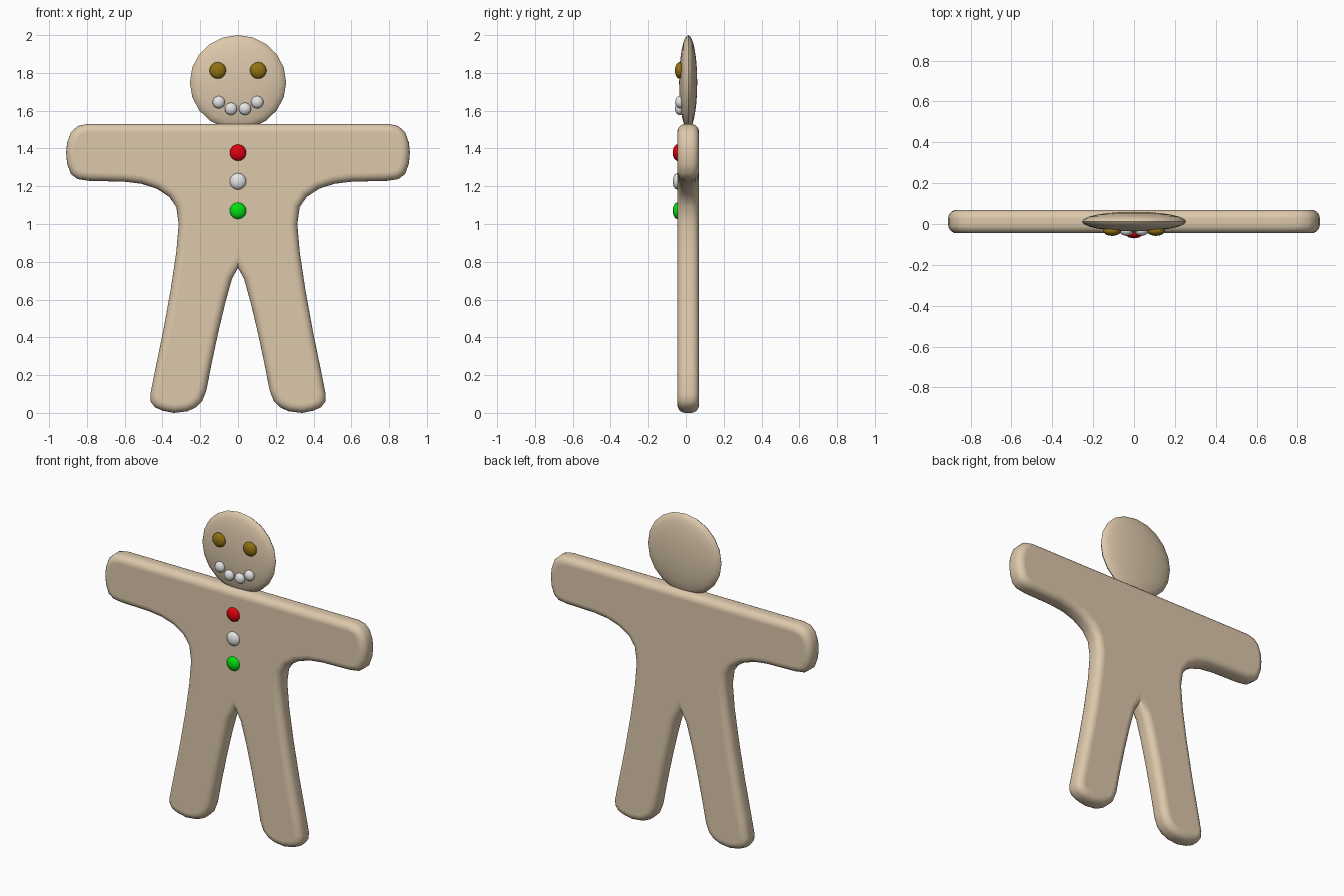
import bpy, bmesh, math
from mathutils import Vector

if "Cube" in bpy.data.objects:
    bpy.data.objects.remove(bpy.data.objects["Cube"])


def material(name, rgb):
    m = bpy.data.materials.new(name)
    m.diffuse_color = (*rgb, 1)
    m.use_nodes = True
    m.node_tree.nodes["Principled BSDF"].inputs["Base Color"].default_value = m.diffuse_color
    return m


DOUGH = material("biscuit tan", (0.72, 0.58, 0.41))
BROWN = material("eye brown", (0.28, 0.165, 0.006))
WHITE = material("icing white", (0.78, 0.78, 0.78))
RED = material("button red", (0.76, 0.0, 0.005))
GREEN = material("button green", (0.0, 0.76, 0.005))


def finish(ob, mat, angle=50):
    ob.data.materials.append(mat)
    bpy.ops.object.select_all(action='DESELECT')
    ob.select_set(True)
    bpy.context.view_layer.objects.active = ob
    bpy.ops.object.shade_smooth_by_angle(angle=math.radians(angle))


def blob(name, loc, radii, mat, seg=16, rings=10):
    # flattened sphere with its poles facing front and back
    bpy.ops.mesh.primitive_uv_sphere_add(segments=seg, ring_count=rings, radius=1)
    ob = bpy.context.object
    ob.name = name
    for v in ob.data.vertices:
        x, y, z = v.co
        v.co = (x * radii[0], -z * radii[1], y * radii[2])
    ob.location = loc
    finish(ob, mat)
    return ob


# body: half outline (x, z) from neck, round the arm, down the leg to the crotch
half = [(0, 1.53), (0.3, 1.53), (0.72, 1.53), (0.80, 1.53), (0.85, 1.518), (0.885, 1.485),
        (0.905, 1.43), (0.91, 1.38), (0.905, 1.32), (0.885, 1.265), (0.85, 1.238),
        (0.79, 1.229), (0.6, 1.224), (0.51, 1.213), (0.43, 1.187), (0.365, 1.145),
        (0.327, 1.09), (0.314, 1.0), (0.327, 0.85), (0.357, 0.65), (0.397, 0.43),
        (0.44, 0.22), (0.464, 0.10), (0.462, 0.06), (0.44, 0.03), (0.40, 0.012),
        (0.34, 0.0), (0.27, 0.008), (0.225, 0.028), (0.19, 0.062), (0.167, 0.12),
        (0.142, 0.25), (0.106, 0.42), (0.068, 0.58), (0.032, 0.71), (0, 0.768)]
outline = [Vector(p) for p in half] + [Vector((-x, z)) for x, z in half[-2:0:-1]]


def inset(pts, d):
    out = []
    n = len(pts)
    for i, p in enumerate(pts):
        a = (p - pts[i - 1]).normalized()
        b = (pts[(i + 1) % n] - p).normalized()
        na, nb = Vector((a.y, -a.x)), Vector((b.y, -b.x))   # inward normals
        out.append(p + (na + nb) * (d / (1 + na.dot(nb))))
    return out


R, MID, HALF_T = 0.042, 0.012, 0.057
front = [(R + 0.003, -HALF_T)]
for k in range(6):
    t = math.radians(90 - 18 * k)
    front.append((R * (1 - math.cos(t)), -(HALF_T - R + R * math.sin(t))))
layers = front + [(d, -y) for d, y in reversed(front)]

bm = bmesh.new()
loops = [[bm.verts.new((p.x, MID + y, p.y)) for p in inset(outline, d)] for d, y in layers]
n = len(outline)
for A, B in zip(loops, loops[1:]):
    for i in range(n):
        j = (i + 1) % n
        bm.faces.new((A[i], A[j], B[j], B[i]))
bm.faces.new(loops[0])
bm.faces.new(loops[-1][::-1])
bmesh.ops.recalc_face_normals(bm, faces=bm.faces)
me = bpy.data.meshes.new("body")
bm.to_mesh(me)
bm.free()
body = bpy.data.objects.new("body", me)
bpy.context.collection.objects.link(body)
finish(body, DOUGH)

# head
blob("head", (0, 0.012, 1.75), (0.255, 0.048, 0.25), DOUGH, 20, 12)

# eyes and mouth drops, mirrored
for s, side in ((-1, "left"), (1, "right")):
    blob("eye_" + side, (s * 0.107, -0.034, 1.813), (0.044, 0.024, 0.044), BROWN)
    blob("mouth_outer_" + side, (s * 0.102, -0.033, 1.645), (0.033, 0.024, 0.033), WHITE)
    blob("mouth_inner_" + side, (s * 0.037, -0.034, 1.61), (0.033, 0.024, 0.033), WHITE)

# buttons
for name, z, mat in (("top", 1.378, RED), ("middle", 1.226, WHITE), ("bottom", 1.07, GREEN)):
    blob("button_" + name, (0, -0.044, z), (0.044, 0.026, 0.044), mat)
